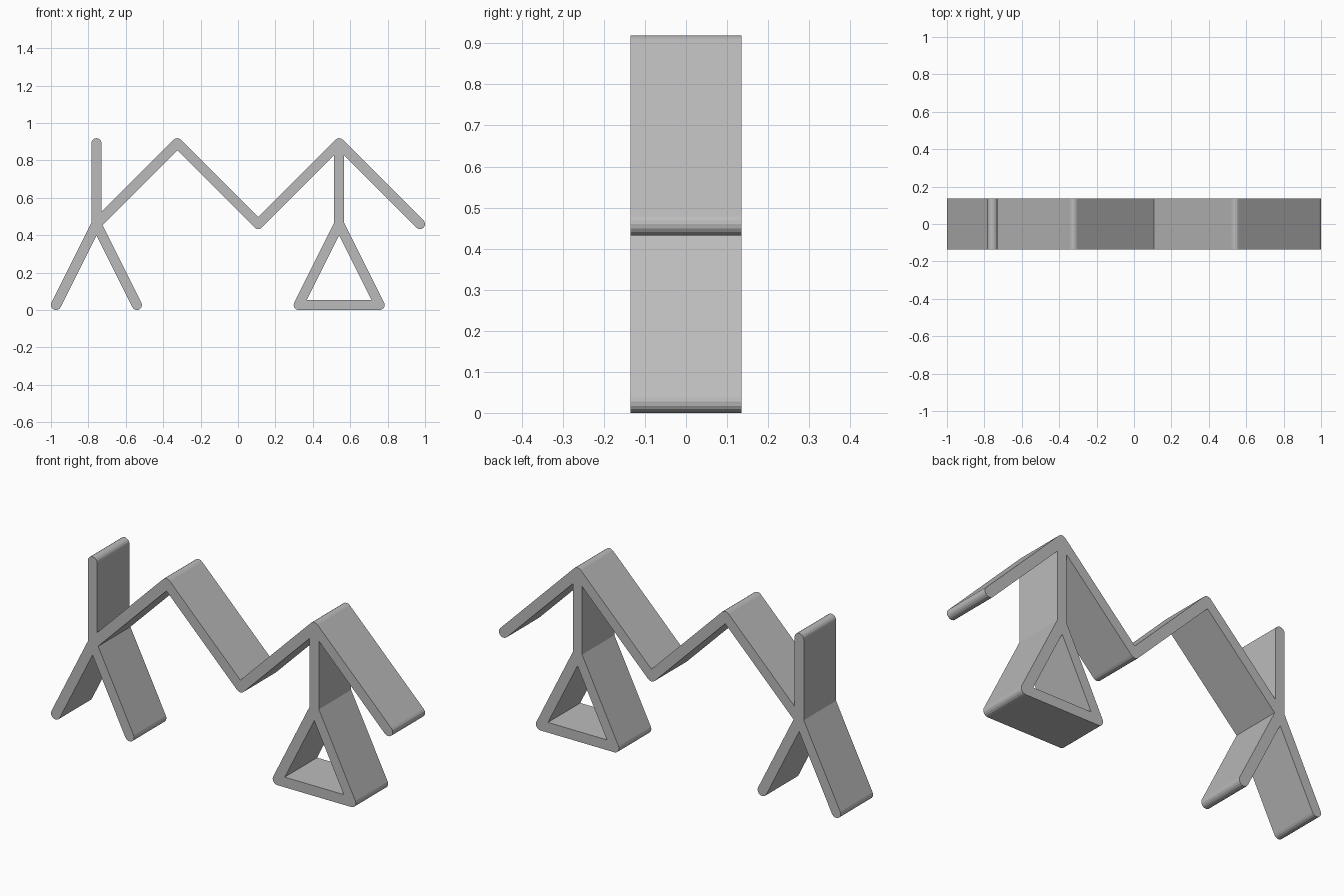
import bpy, bmesh
from math import atan2, cos, sin, pi

if "Cube" in bpy.data.objects:
    bpy.data.objects.remove(bpy.data.objects["Cube"])

RADIUS, HALF_DEPTH, SEGMENTS = 0.027, 0.135, 8
U = 0.4325                       # spacing of the layout
LOW, MID, TOP = RADIUS, RADIUS + U, RADIUS + 2 * U
LEFT = -0.973 + U / 2            # axis of the first stand
RIGHT = LEFT + 3 * U             # axis of the second stand

grey = bpy.data.materials.new("plain grey")
grey.use_nodes = True
colour = (0.5, 0.5, 0.5, 1)
grey.diffuse_color = colour
grey.node_tree.nodes["Principled BSDF"].inputs["Base Color"].default_value = colour


def bar(name, a, b):
    """Round-ended bar between two points of the x-z plane, extruded in y."""
    heading = atan2(b[1] - a[1], b[0] - a[0])
    outline = []
    for centre, start in ((b, heading - pi / 2), (a, heading + pi / 2)):
        for i in range(SEGMENTS + 1):
            t = start + pi * i / SEGMENTS
            outline.append((centre[0] + RADIUS * cos(t), centre[1] + RADIUS * sin(t)))
    bm = bmesh.new()
    face = bm.faces.new([bm.verts.new((x, -HALF_DEPTH, z)) for x, z in outline])
    side = bmesh.ops.extrude_face_region(bm, geom=[face])["geom"]
    moved = [v for v in side if isinstance(v, bmesh.types.BMVert)]
    bmesh.ops.translate(bm, verts=moved, vec=(0, 2 * HALF_DEPTH, 0))
    bmesh.ops.recalc_face_normals(bm, faces=bm.faces)
    mesh = bpy.data.meshes.new(name)
    bm.to_mesh(mesh)
    bm.free()
    mesh.materials.append(grey)
    obj = bpy.data.objects.new(name, mesh)
    bpy.context.collection.objects.link(obj)
    return obj


bars = []

# Zigzag rail
rail = [(LEFT + i * U, TOP if i % 2 else MID) for i in range(5)]
for a, b in zip(rail, rail[1:]):
    bars.append(bar("rail_bar", a, b))

# Two stands, each an upright on a pair of splayed legs
for x in (LEFT, RIGHT):
    bars.append(bar("upright", (x, MID), (x, TOP)))
    for s in (-1, 1):
        bars.append(bar("leg", (x, MID), (x + s * U / 2, LOW)))

# Foot bar closing the second stand
bars.append(bar("foot_bar", (RIGHT - U / 2, LOW), (RIGHT + U / 2, LOW)))

# Weld all bars into one solid
frame = bars[0]
frame.name = "zigzag_frame"
for other in bars[1:]:
    weld = frame.modifiers.new("weld_" + other.name, 'BOOLEAN')
    weld.operation, weld.solver, weld.object = 'UNION', 'EXACT', other
graph = bpy.context.evaluated_depsgraph_get()
solid = bpy.data.meshes.new_from_object(frame.evaluated_get(graph))
frame.modifiers.clear()
frame.data = solid
for other in bars[1:]:
    bpy.data.objects.remove(other)
